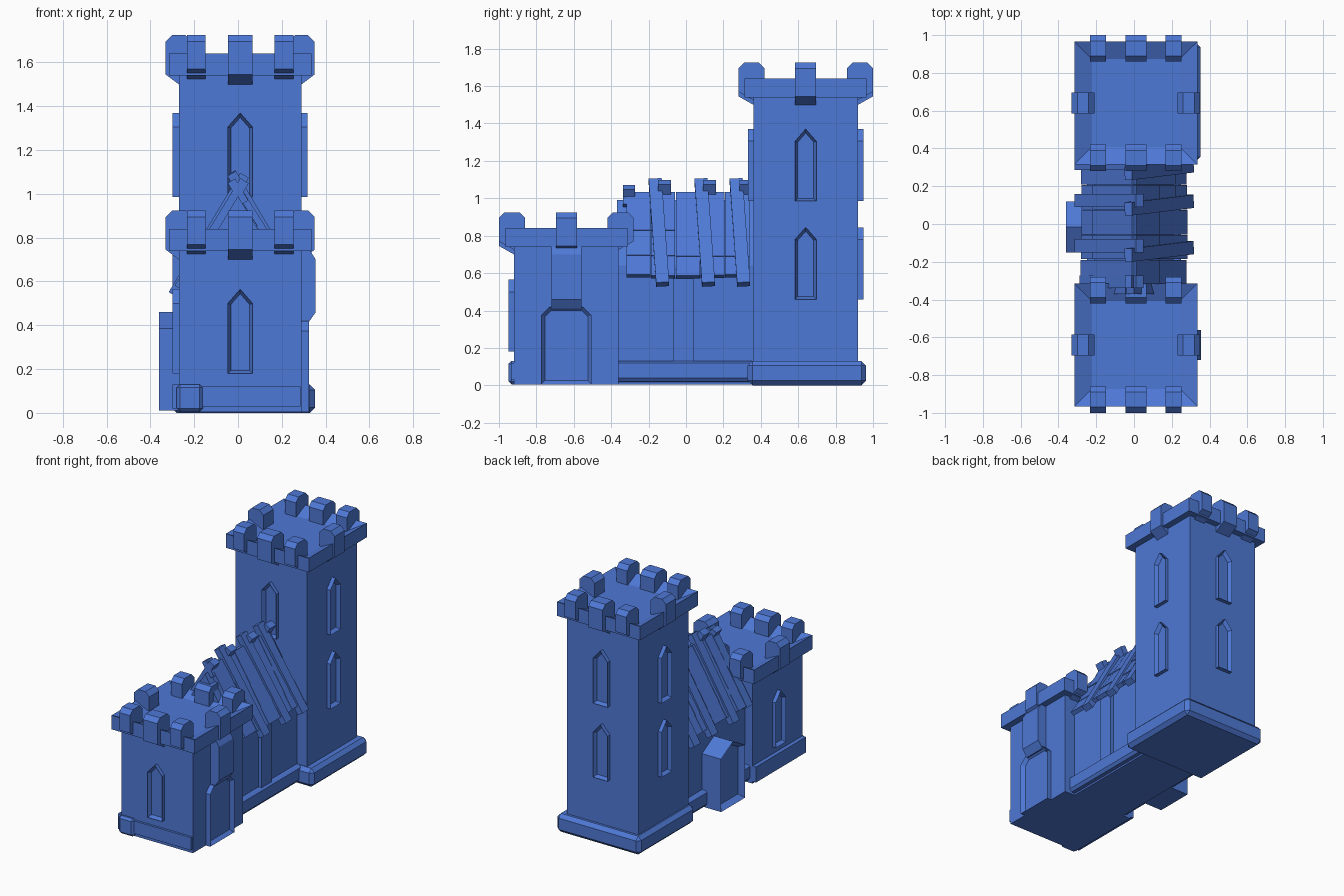
import bpy, bmesh, random
from math import radians, cos, sin
from mathutils import Matrix, Vector

random.seed(4)
old = bpy.data.objects.get("Cube")
if old:
    bpy.data.objects.remove(old)

BLUE = (0.076, 0.19, 0.67, 1)
mat = bpy.data.materials.new("castle blue")
mat.use_nodes = True
mat.diffuse_color = BLUE
mat.node_tree.nodes["Principled BSDF"].inputs["Base Color"].default_value = BLUE

UP = Vector((0, 0, 1))
CX, HALF = 0.01, 0.28          # tower centre and half width


def finish(name, bm):
    bmesh.ops.recalc_face_normals(bm, faces=bm.faces)
    mesh = bpy.data.meshes.new(name)
    bm.to_mesh(mesh)
    bm.free()
    mesh.materials.append(mat)
    ob = bpy.data.objects.new(name, mesh)
    bpy.context.collection.objects.link(ob)
    return ob


def frame(a, b, c, origin):
    return Matrix((a, b, c)).transposed().to_4x4() if origin is None else \
        Matrix.Translation(origin) @ Matrix((a, b, c)).transposed().to_4x4()


def prism(name, pts, matrix, depth, rim=0, recess=0):
    """Extrude an outline; optionally sink a panel into its outer cap."""
    bm = bmesh.new()
    base = bm.faces.new([bm.verts.new((a, b, 0)) for a, b in pts])
    ext = bmesh.ops.extrude_face_region(bm, geom=[base])
    verts = [g for g in ext["geom"] if isinstance(g, bmesh.types.BMVert)]
    cap = [g for g in ext["geom"] if isinstance(g, bmesh.types.BMFace)]
    bmesh.ops.translate(bm, verts=verts, vec=(0, 0, depth))
    bmesh.ops.recalc_face_normals(bm, faces=bm.faces)
    if rim:
        bmesh.ops.inset_region(bm, faces=cap, thickness=rim, use_even_offset=True)
        bmesh.ops.translate(bm, verts=cap[0].verts[:], vec=(0, 0, -recess))
    bm.transform(matrix)
    return finish(name, bm)


def box(name, lo, hi, rim=0, recess=0):
    pts = [(lo[0], lo[1]), (hi[0], lo[1]), (hi[0], hi[1]), (lo[0], hi[1])]
    return prism(name, pts, Matrix.Translation((0, 0, lo[2])), hi[2] - lo[2], rim, recess)


def bevel(ob, width):
    mod = ob.modifiers.new("bevel", "BEVEL")
    mod.width, mod.segments = width, 1


def beam(name, p0, p1, width, thick):
    """Rectangular bar between two points, wide along y."""
    p0, p1 = Vector(p0), Vector(p1)
    d = (p1 - p0).normalized()
    n = d.cross(Vector((0, 1, 0))).normalized()
    w, t = width / 2, thick / 2
    pts = [(-w, -t), (w, -t), (w, t), (-w, t)]
    return prism(name, pts, frame(n.cross(d), n, d, p0), (p1 - p0).length)


def wall(cy, angle):
    """Origin, outward and sideways directions of a tower wall."""
    n = Vector((cos(radians(angle)), sin(radians(angle)), 0))
    return Vector((CX, cy, 0)) + n * HALF, n, UP.cross(n)


def arch(half, low, shoulder, top, flat=0.0):
    pts = [(-half, low), (half, low), (half, shoulder)]
    pts += [(flat, top), (-flat, top)] if flat else [(0, top)]
    return pts + [(-half, shoulder)]


def window(name, cy, angle, z):
    o, n, t = wall(cy, angle)
    prism(name, arch(0.057, z, z + 0.32, z + 0.385),
          frame(t, UP, n, o - n * 0.005), 0.033, 0.014, 0.027)


def merlon(name, cy, angle, shift, width, z, out, drop):
    o, n, t = wall(cy, angle)
    c, top = 0.03, z + 0.185
    pts = [(-0.06, z), (0, z - drop), (out, z - drop + 0.045), (out, top - c),
           (out - c, top), (-0.06 + c, top), (-0.06, top - c)]
    prism(name, pts, frame(n, UP, -t, o + t * (shift + width / 2)), width)


def tower(label, cy, height):
    box(label + "_tower", (CX - HALF, cy - HALF, 0.005), (CX + HALF, cy + HALF, height + 0.01))
    r = 0.326
    box(label + "_parapet", (CX - r, cy - r, height), (CX + r, cy + r, height + 0.1), 0.093, 0.045)
    for angle in (0, 90, 180, 270):
        ends = angle in (90, 270)
        merlon(label + "_merlon_middle", cy, angle, 0, 0.112, height, 0.08 if ends else 0.06, 0.04)
        if ends:
            for s in (-0.2, 0.2):
                merlon(label + "_merlon_corner", cy, angle, s, 0.085, height, 0.08, 0.015)


# Towers with pointed windows
FRONT, REAR = -0.64, 0.64
tower("front", FRONT, 0.74)
tower("rear", REAR, 1.54)
for angle in (0, 90, 180, 270):
    for z in (0.46, 0.985):
        window("rear_window", REAR, angle, z)
for angle in (180, 270):
    window("front_window", FRONT, angle, 0.18)

# Doorway and the bay above it on the left side of the front tower
o, n, t = wall(FRONT, 0)
prism("front_door", arch(0.135, 0.005, 0.375, 0.42, 0.09), frame(t, UP, n, o - n * 0.005),
      0.04, 0.02, 0.025)
bay = [(-0.02, 0.41), (0.03, 0.41), (0.065, 0.46), (0.065, 0.7), (0.04, 0.74), (-0.02, 0.74)]
prism("door_bay", bay, frame(n, UP, -t, o + t * 0.08), 0.16)

# Plinths
bevel(box("rear_plinth", (-0.305, 0.33, 0), (0.352, 0.962, 0.13)), 0.025)
bevel(box("front_corner_plinth", (-0.28, -0.948, 0.005), (-0.16, -0.85, 0.13)), 0.015)
box("front_plinth", (-0.2, -0.936, 0.03), (0.285, -0.9, 0.12))
box("front_side_plinth", (-0.298, -0.92, 0.02), (-0.25, -0.36, 0.13))

# Hall between the towers
Y0, Y1 = -0.37, 0.365
along = frame(Vector((1, 0, 0)), UP, Vector((0, -1, 0)), Vector((0, Y1, 0)))
prism("hall", [(-0.21, 0.005), (0.21, 0.005), (0.21, 0.64), (0, 0.99), (-0.21, 0.64)],
      along, Y1 - Y0)
for s in (-1, 1):
    pts = [(0.15, 0.01), (0.235, 0.02), (0.25, 0.04), (0.25, 0.12), (0.235, 0.13), (0.15, 0.13)]
    prism("hall_plinth", [(s * a, b) for a, b in pts], along, Y1 - Y0)
box("hall_buttress", (0.15, -0.07, 0.12), (0.235, 0.04, 0.62))

# Porch on the right side of the hall
porch = arch(0.135, 0.01, 0.385, 0.46)
prism("porch", porch, frame(Vector((0, -1, 0)), UP, Vector((-1, 0, 0)), Vector((-0.19, -0.015, 0))),
      0.17, 0.025, 0.04)

# Overlapping roof boards
ROWS = ((1.025, 0.83), (0.86, 0.69), (0.72, 0.585))
BOARDS = 5
for s in (-1, 1):
    for top, low in ROWS:
        step = 0.66 / BOARDS
        for i in range(BOARDS):
            y = -0.32 + step * (i + 0.5)
            lift = random.uniform(0, 0.008)
            beam("roof_board",
                 (s * (1.02 - top) * 0.6, y, top),
                 (s * ((1.02 - low) * 0.6 + 0.004 + lift), y, low - lift), step - 0.003, 0.03)

# Crossing rafters, leaning a little on the left side
for y in (-0.125, 0.12, 0.308):
    beam("left_rafter", (-0.03, y - 0.04, 1.095), (0.297, y, 0.54), 0.07, 0.045)
for y in (-0.115, 0.125, 0.322):
    beam("right_rafter", (0.03, y, 1.085), (-0.297, y, 0.54), 0.07, 0.045)
beam("short_rafter", (0.03, -0.305, 1.06), (-0.27, -0.305, 0.57), 0.065, 0.045)
beam("ridge_stub", (-0.03, -0.305, 1.06), (0.03, -0.305, 0.96), 0.065, 0.04)
